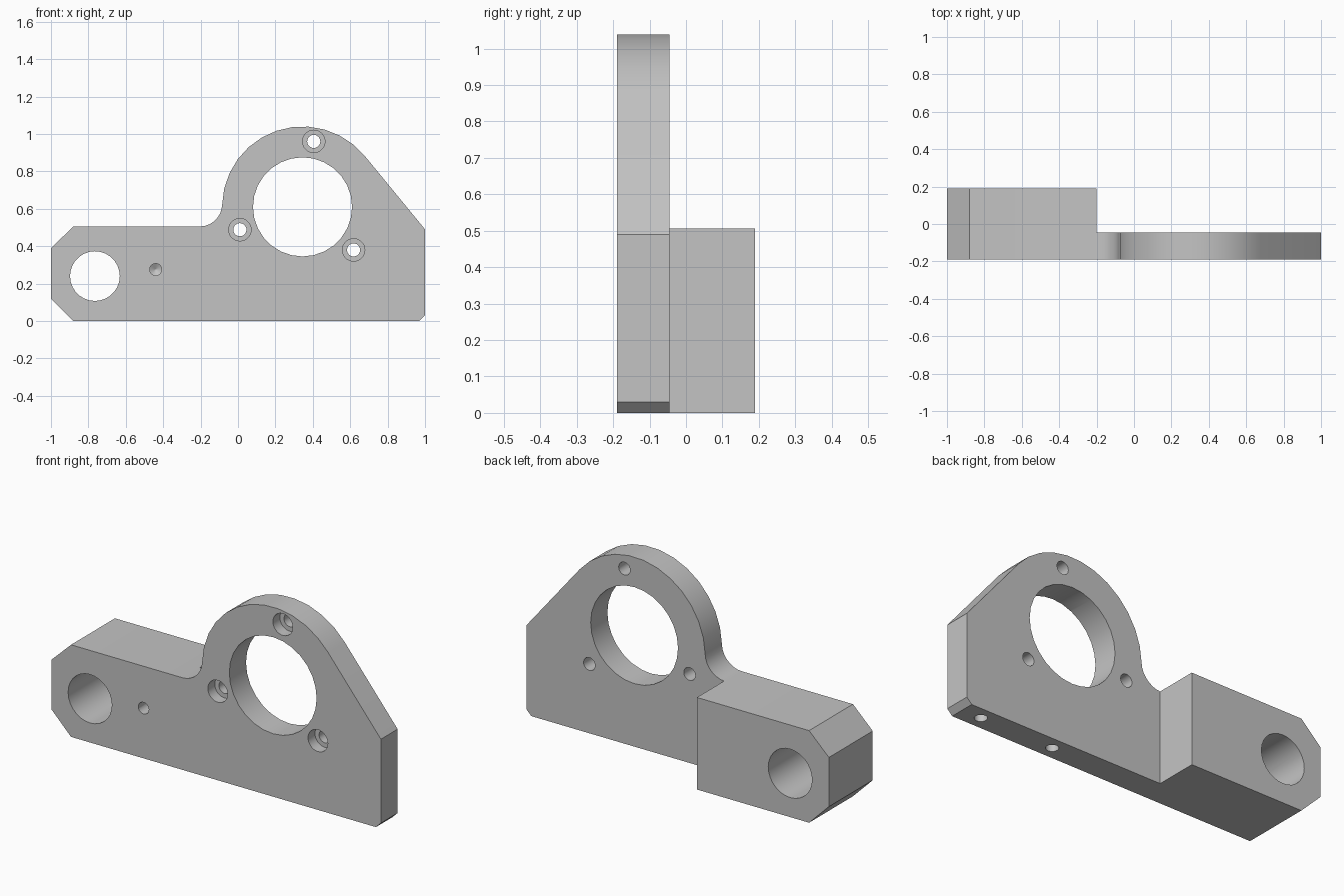
import bpy, bmesh, math
from mathutils import Vector, Matrix

if "Cube" in bpy.data.objects:
    bpy.data.objects.remove(bpy.data.objects["Cube"], do_unlink=True)

FRONT, STEP, BACK = -0.19, -0.045, 0.19
TOP = 0.505
RING = Vector((0.345, 0.61))
RING_R, FILLET_R = 0.43, 0.12
SIDES = 28

metal = bpy.data.materials.new("Plain grey metal")
metal.use_nodes = True
grey = (0.55, 0.55, 0.55, 1)
metal.diffuse_color = grey
metal.node_tree.nodes["Principled BSDF"].inputs["Base Color"].default_value = grey


def finish(bm, name):
    bmesh.ops.recalc_face_normals(bm, faces=bm.faces)
    mesh = bpy.data.meshes.new(name)
    bm.to_mesh(mesh)
    bm.free()
    mesh.materials.append(metal)
    ob = bpy.data.objects.new(name, mesh)
    bpy.context.collection.objects.link(ob)
    return ob


def prism(name, outline, y0, y1):
    """Extrude an x-z outline from y0 to y1."""
    bm = bmesh.new()
    face = bm.faces.new([bm.verts.new((x, y0, z)) for x, z in outline])
    new = bmesh.ops.extrude_face_region(bm, geom=[face])["geom"]
    verts = [v for v in new if isinstance(v, bmesh.types.BMVert)]
    bmesh.ops.translate(bm, verts=verts, vec=(0, y1 - y0, 0))
    return finish(bm, name)


def drill(name, start, axis, steps, sides=SIDES):
    """Stepped round cutter; steps are (radius, depth) along the axis."""
    bm = bmesh.new()
    rings = []
    for r, d in steps:
        angles = [math.tau * i / sides for i in range(sides)]
        rings.append([bm.verts.new((r * math.cos(a), r * math.sin(a), d)) for a in angles])
    bm.faces.new(rings[0])
    bm.faces.new(rings[-1])
    for a, b in zip(rings, rings[1:]):
        for i in range(sides):
            j = (i + 1) % sides
            bm.faces.new((a[i], a[j], b[j], b[i]))
    turn = Vector((0, 0, 1)).rotation_difference(Vector(axis)).to_matrix().to_4x4()
    bmesh.ops.transform(bm, matrix=Matrix.Translation(start) @ turn, verts=bm.verts)
    return finish(bm, name)


def arc(centre, r, a0, a1, n):
    angles = [a0 + (a1 - a0) * i / n for i in range(n + 1)]
    return [(centre.x + r * math.cos(a), centre.y + r * math.sin(a)) for a in angles]


# Outline: sloped shoulder tangent to the ring, then ring, fillet and arm
shoulder = Vector((1, 0.49))
away = shoulder - RING
tangent = math.atan2(away.y, away.x) + math.acos(RING_R / away.length)
rise = TOP + FILLET_R - RING.y
reach = math.sqrt((RING_R + FILLET_R) ** 2 - rise ** 2)
fillet = RING + Vector((-reach, rise))
join = math.atan2(rise, -reach)
outline = [(-0.88, 0), (0.97, 0), (1, 0.03), tuple(shoulder)]
outline += arc(RING, RING_R, tangent, join, 12)
outline += arc(fillet, FILLET_R, join - math.pi, -math.pi / 2, 7)[1:]
outline += [(-0.88, TOP), (-1, 0.39), (-1, 0.12)]
bracket = prism("mounting_bracket", outline, FRONT, BACK)

# Back relief leaves a thin plate beside the thick arm
cutters = [prism("back_relief", [(-0.2, -1), (2, -1), (2, 2), (-0.2, 2)], STEP, 1)]

# Through bores
inward = (0, 1, 0)
for name, x, z, r in (("ring_bore", RING.x, RING.y, 0.265), ("arm_bore", -0.765, 0.24, 0.133)):
    cutters.append(drill(name, (x, FRONT, z), inward, [(r, -0.1), (r, 0.6)]))

# Counterbored screw holes around the ring
for x, z in ((0.405, 0.96), (0.01, 0.488), (0.618, 0.38)):
    cutters.append(drill("screw_hole", (x, FRONT, z), inward,
                         [(0.06, -0.1), (0.06, 0.06), (0.035, 0.06), (0.035, 0.6)]))

# Blind holes with drill-point ends
blind = [(0.032, -0.1), (0.032, 0.15), (0.002, 0.168)]
cutters.append(drill("front_blind_hole", (-0.44, FRONT, 0.275), inward, blind, 20))
for x in (0.41, 0.853):
    cutters.append(drill("base_blind_hole", (x, -0.117, 0), (0, 0, 1), blind, 20))

# Cut everything, then drop the cutters
bpy.context.view_layer.objects.active = bracket
for cutter in cutters:
    cutter.hide_render = True
    mod = bracket.modifiers.new(cutter.name, "BOOLEAN")
    mod.operation = "DIFFERENCE"
    mod.solver = "EXACT"
    mod.object = cutter
    bpy.ops.object.modifier_apply(modifier=mod.name)
    bpy.data.objects.remove(cutter, do_unlink=True)

for ob in bpy.context.selected_objects:
    ob.select_set(False)
bracket.select_set(True)
bpy.ops.object.shade_smooth_by_angle(angle=math.radians(30))
